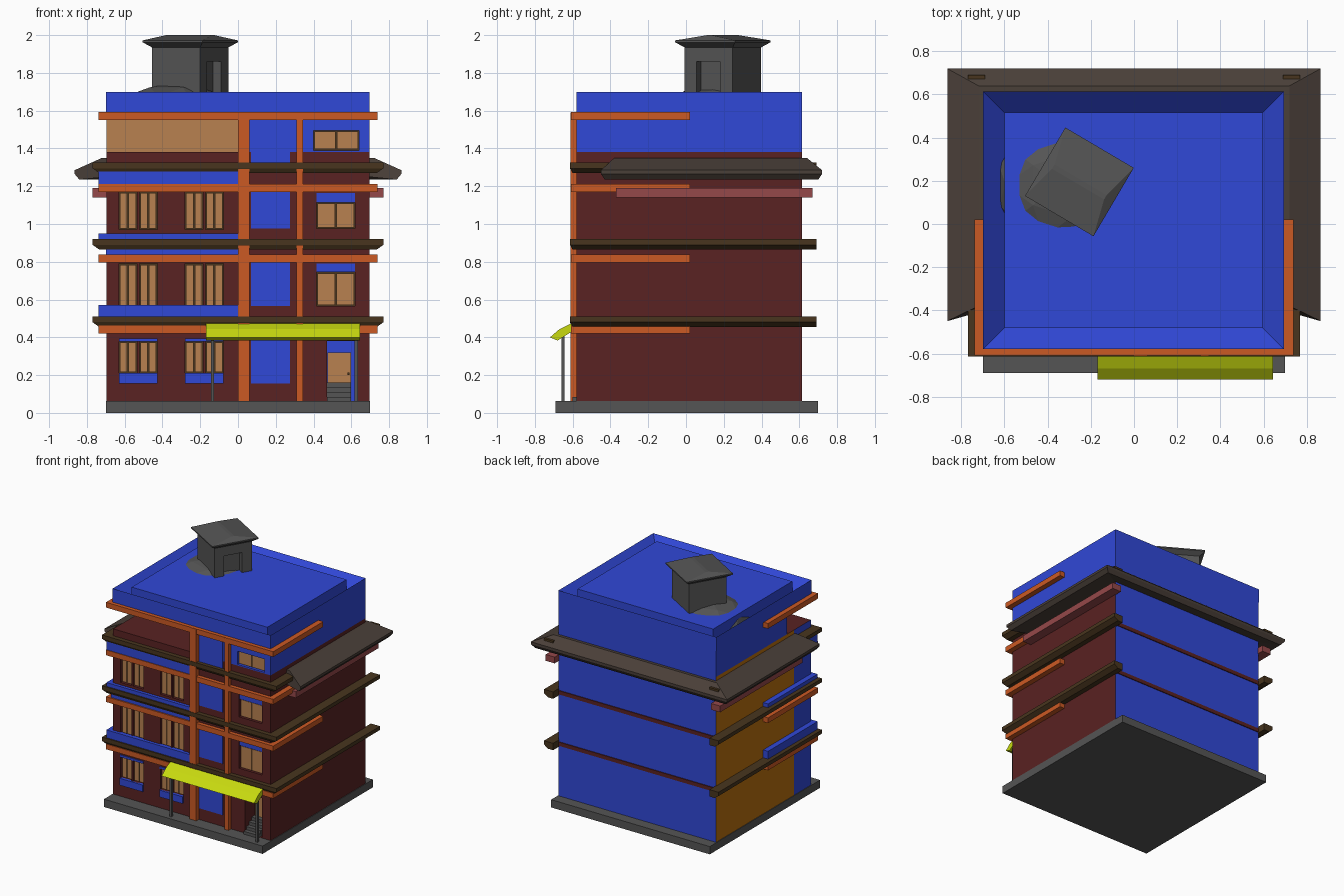
import bpy, bmesh, math
from mathutils import Matrix, Vector

cube = bpy.data.objects.get("Cube")
if cube:
    bpy.data.objects.remove(cube, do_unlink=True)


def material(name, *rgb):
    m = bpy.data.materials.new(name)
    m.use_nodes = True
    m.diffuse_color = (*rgb, 1)
    m.node_tree.nodes["Principled BSDF"].inputs["Base Color"].default_value = (*rgb, 1)
    return m


BLUE = material("bright blue", 0.03, 0.065, 0.68)
RED = material("dark red", 0.1, 0.016, 0.016)
TAN = material("tan wood", 0.48, 0.22, 0.08)
ORANGE = material("orange trim", 0.6, 0.1, 0.017)
BROWN = material("dark brown", 0.065, 0.036, 0.013)
SLATE = material("roof tile brown", 0.068, 0.05, 0.04)
GREY = material("stone grey", 0.09, 0.09, 0.09)
YELLOW = material("awning yellow", 0.58, 0.7, 0.005)
ROSE = material("rose", 0.3, 0.065, 0.068)
BRONZE = material("bronze", 0.5, 0.16, 0.004)


def finish(name, bm, *mats):
    bmesh.ops.recalc_face_normals(bm, faces=bm.faces)
    mesh = bpy.data.meshes.new(name)
    bm.to_mesh(mesh)
    bm.free()
    for m in mats:
        mesh.materials.append(m)
    ob = bpy.data.objects.new(name, mesh)
    bpy.context.scene.collection.objects.link(ob)
    return ob


def add_box(bm, x, y, z):
    size = Matrix.Diagonal((x[1] - x[0], y[1] - y[0], z[1] - z[0], 1))
    mid = Matrix.Translation((sum(x) / 2, sum(y) / 2, sum(z) / 2))
    bmesh.ops.create_cube(bm, size=1, matrix=mid @ size)


def box(name, x, y, z, mat):
    bm = bmesh.new()
    add_box(bm, x, y, z)
    return finish(name, bm, mat)


def loft(name, rows, mat):
    """Closed section swept along open paths: one row of points per section corner."""
    bm = bmesh.new()
    vs = [[bm.verts.new(p) for p in row] for row in rows]
    for a, b in zip(vs, vs[1:] + vs[:1]):
        for i in range(len(a) - 1):
            bm.faces.new((a[i], a[i + 1], b[i + 1], b[i]))
    bm.faces.new([r[0] for r in vs])
    bm.faces.new([r[-1] for r in vs])
    return finish(name, bm, mat)


def u_path(hx, yc, ye, z):
    return [(-hx, ye, z), (-hx, yc, z), (hx, yc, z), (hx, ye, z)]


def cut(ob, cutter):
    cutter.hide_render = True
    cutter.display_type = 'WIRE'
    mod = ob.modifiers.new("openings", 'BOOLEAN')
    mod.operation = 'DIFFERENCE'
    mod.solver = 'EXACT'
    mod.object = cutter


FRONT = -0.58
openings = bmesh.new()

# Plinth and main body, walls coloured by direction
box("base_slab", (-0.7, 0.7), (-0.69, 0.7), (0, 0.062), GREY)
bm = bmesh.new()
add_box(bm, (-0.695, 0.695), (FRONT, 0.615), (0.06, 1.38))
bmesh.ops.bisect_plane(bm, geom=bm.verts[:] + bm.edges[:] + bm.faces[:],
                       plane_co=(0, -0.37, 0), plane_no=(0, 1, 0))
bmesh.ops.recalc_face_normals(bm, faces=bm.faces)
for f in bm.faces:
    if f.normal.y > 0.5:
        f.material_index = 1
    elif f.normal.x < -0.5:
        f.material_index = 2 if f.calc_center_median().y > -0.37 else 1
body = finish("main_body", bm, RED, BLUE, BRONZE)

# Top storey with open terrace at the front right corner
bm = bmesh.new()
plan = [(0, FRONT), (0.695, FRONT), (0.695, 0.615), (-0.695, 0.615), (-0.695, -0.28), (0, -0.28)]
face = bm.faces.new([bm.verts.new((x, y, 1.38)) for x, y in plan])
ext = bmesh.ops.extrude_face_region(bm, geom=[face])
bmesh.ops.translate(bm, vec=(0, 0, 0.21), verts=[v for v in ext["geom"] if isinstance(v, bmesh.types.BMVert)])
bmesh.ops.recalc_face_normals(bm, faces=bm.faces)
for f in bm.faces:
    if f.normal.y < -0.5 and f.calc_center_median().x < 0:
        f.material_index = 1
top_storey = finish("top_storey", bm, BLUE, TAN)

# Roof with sunken terrace
bm = bmesh.new()
add_box(bm, (-0.7, 0.695), (FRONT, 0.615), (1.588, 1.7))
top = max(bm.faces, key=lambda f: f.calc_center_median().z)
bmesh.ops.inset_region(bm, faces=[top], thickness=0.14)
bmesh.ops.translate(bm, vec=(0, 0, -0.1), verts=bmesh.ops.extrude_face_region(
    bm, geom=[top])["geom"] and [])
inner = max((f for f in bm.faces if f.normal.z > 0.5 or f.calc_center_median().z > 1.69),
            key=lambda f: (len(f.verts) == 4) * f.calc_area())
bmesh.ops.translate(bm, vec=(0, 0, -0.1), verts=inner.verts[:])
if top.is_valid and top is not inner:
    bmesh.ops.delete(bm, geom=[top], context='FACES_ONLY')
finish("roof_parapet", bm, BLUE)

# Eaves, trims and balcony edges wrapping the front
for i, z in enumerate((0.455, 0.865, 1.27)):
    loft(f"eave_{i}", [u_path(0.69, -0.57, 0.69, z), u_path(0.735, -0.6, 0.69, z),
                       u_path(0.77, -0.615, 0.69, z + 0.025), u_path(0.77, -0.615, 0.69, z + 0.055),
                       u_path(0.69, -0.57, 0.69, z + 0.055)], BROWN)
    box(f"back_strip_{i}", (-0.69, 0.69), (0.61, 0.622), (z + 0.01, z + 0.04), RED)
for i, z in enumerate((0.42, 0.797, 1.17, 1.55)):
    loft(f"trim_{i}", [u_path(0.69, -0.57, 0.02, z), u_path(0.738, -0.61, 0.02, z),
                       u_path(0.738, -0.61, 0.02, z + 0.042), u_path(0.69, -0.57, 0.02, z + 0.042)], ORANGE)
for i, (z0, z1) in enumerate(((0.5, 0.572), (0.91, 0.95), (1.2, 1.28))):
    rows = [[(-hx, 0.02, z), (-hx, yc, z), (0, yc, z)]
            for hx, yc, z in ((0.69, -0.57, z0), (0.738, -0.605, z0), (0.738, -0.605, z1), (0.69, -0.57, z1))]
    loft(f"balcony_edge_{i}", rows, BLUE)
box("balcony_fascia", (-0.7, 0), (-0.6, FRONT), (0.83, 0.87), BLUE)

# Skirt roof around the back and sides
loft("skirt_roof", [u_path(0.69, 0.6, -0.38, 1.35), u_path(0.72, 0.64, -0.38, 1.35),
                    u_path(0.865, 0.72, -0.45, 1.285), u_path(0.865, 0.72, -0.45, 1.265),
                    u_path(0.84, 0.7, -0.43, 1.235), u_path(0.69, 0.6, -0.4, 1.25)], SLATE)
for side, s in (("left", 1), ("right", -1)):
    box(f"{side}_rose_band", sorted((s * 0.69, s * 0.77)), (-0.37, 0.67), (1.14, 1.19), ROSE)

# Columns and blue front panels
for name, x0, x1 in (("wide_column", 0, 0.06), ("narrow_column", 0.31, 0.345)):
    box(name, (x0, x1), (-0.612, FRONT + 0.01), (0.06, 1.59), ORANGE)
for i, (z0, z1) in enumerate(((0.155, 0.42), (0.565, 0.8), (0.975, 1.17), (1.32, 1.55))):
    box(f"blue_panel_{i}", (0.068, 0.275), (FRONT - 0.006, FRONT + 0.002), (z0, z1), BLUE)


def window(name, x0, x1, z0, z1, header=0):
    """Recessed window: dark frame, two leaves with a raised stile, blue header."""
    add_box(openings, (x0, x1), (FRONT - 0.05, FRONT + 0.03), (z0, z1 + header))
    box(name + "_frame", (x0, x1), (FRONT + 0.022, FRONT + 0.035), (z0, z1), BROWN)
    mid = (x0 + x1) / 2
    for side, a, b in (("right", x0 + 0.006, mid - 0.004), ("left", mid + 0.004, x1 - 0.006)):
        box(f"{name}_{side}_leaf", (a, b), (FRONT + 0.014, FRONT + 0.03), (z0 + 0.006, z1 - 0.006), TAN)
    if header:
        box(name + "_header", (x0, x1), (FRONT + 0.006, FRONT + 0.035), (z1, z1 + header), BLUE)


for c, x in enumerate((-0.63, -0.28)):
    for f, (z0, z1) in enumerate(((0.21, 0.378), (0.565, 0.79), (0.97, 1.17))):
        for half, dx in (("a", 0), ("b", 0.108)):
            window(f"window_{f}{c}{half}", x + dx, x + dx + 0.095, z0, z1)
    box(f"window_sill_{c}", (x, x + 0.203), (FRONT - 0.012, FRONT + 0.01), (0.155, 0.21), BLUE)
    box(f"window_lintel_{c}", (x, x + 0.203), (FRONT - 0.008, FRONT + 0.01), (0.378, 0.395), BLUE)
window("side_window_1", 0.415, 0.62, 0.565, 0.745, 0.045)
window("side_window_2", 0.415, 0.62, 0.975, 1.115, 0.05)
window("top_window", 0.4, 0.64, 1.39, 1.495)

# Entrance recess with door and steps
add_box(openings, (0.47, 0.62), (FRONT - 0.05, -0.45), (0.064, 0.38))
box("entrance_back", (0.47, 0.62), (-0.456, -0.44), (0.064, 0.38), BLUE)
box("front_door", (0.475, 0.597), (-0.464, -0.45), (0.16, 0.32), TAN)
box("door_handle", (0.58, 0.59), (-0.475, -0.46), (0.2, 0.215), BROWN)
for i in range(4):
    box(f"step_{i}", (0.47, 0.597), (-0.6 + i * 0.033, -0.45), (0.06, 0.085 + i * 0.025), GREY)

cutter = finish("front_opening_cutter", openings)
cut(body, cutter)
cut(top_storey, cutter)

# Awning on posts
section = [(-0.72, 0.4), (-0.67, 0.443), (-0.605, 0.475), (-0.605, 0.43), (-0.68, 0.383)]
loft("awning", [[(-0.17, y, z), (0.645, y, z)] for y, z in section], YELLOW)
for i, x in enumerate((-0.135, 0.625)):
    box(f"awning_post_{i}", (x - 0.009, x + 0.009), (-0.66, -0.642), (0.06, 0.42), GREY)


# Rocky mounds on the roof terrace
def mound(name, x, y, r, h):
    bm = bmesh.new()
    bmesh.ops.create_icosphere(bm, subdivisions=2, radius=1,
                               matrix=Matrix.Translation((x, y, 1.6)) @ Matrix.Diagonal((r, r, h, 1)))
    bmesh.ops.bisect_plane(bm, geom=bm.verts[:] + bm.edges[:] + bm.faces[:], plane_co=(0, 0, 1.595),
                           plane_no=(0, 0, 1), clear_inner=True)
    finish(name, bm, GREY)


mound("large_mound", -0.34, 0.18, 0.3, 0.145)
mound("small_mound", -0.4, -0.13, 0.075, 0.04)

# Stair turret, turned on the roof, with doorway and hipped cap
turret = box("turret", (-0.148, 0.148), (-0.148, 0.148), (1.6, 1.95), GREY)
door_cutter = box("turret_door_cutter", (0.1, 0.2), (-0.075, 0.07), (1.65, 1.86), GREY)
bm = bmesh.new()
rings = [[bm.verts.new((sx * hx, sy * hy, z)) for sx, sy in ((-1, -1), (1, -1), (1, 1), (-1, 1))]
         for hx, hy, z in ((0.148, 0.148, 1.935), (0.184, 0.184, 1.962), (0.184, 0.184, 1.972), (0.14, 0.012, 2.0))]
for a, b in zip(rings, rings[1:]):
    for i in range(4):
        bm.faces.new((a[i], a[(i + 1) % 4], b[(i + 1) % 4], b[i]))
bm.faces.new(rings[0])
bm.faces.new(rings[-1])
cap = finish("turret_cap", bm, GREY)
for ob in (turret, door_cutter, cap):
    ob.location = Vector((-0.253, 0.195, 0))
    ob.rotation_euler.z = math.radians(-30.5)
cut(turret, door_cutter)
